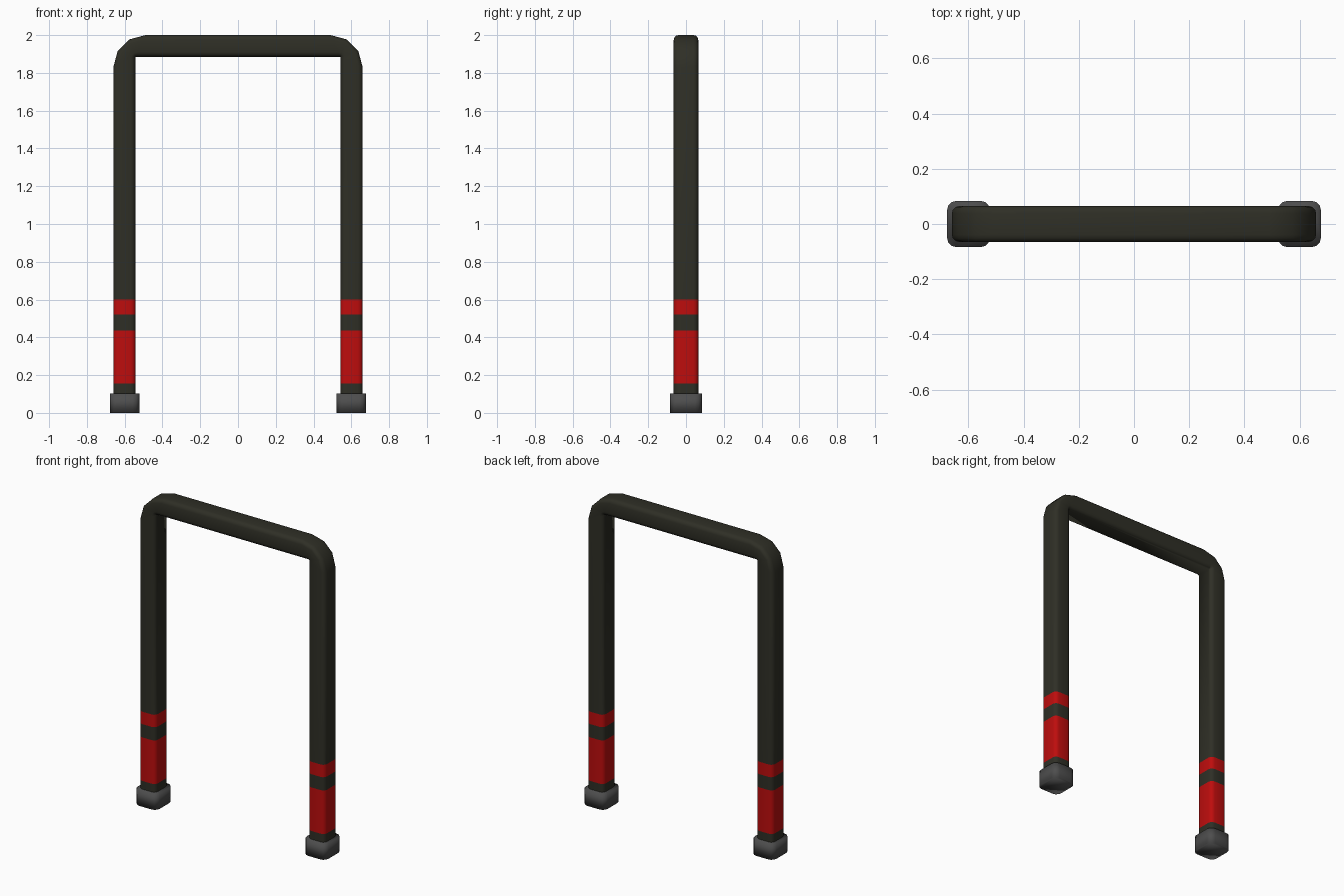
import bpy, bmesh, math

if "Cube" in bpy.data.objects:
    bpy.data.objects.remove(bpy.data.objects["Cube"])


def material(name, rgb):
    m = bpy.data.materials.new(name)
    m.diffuse_color = (*rgb, 1)
    m.use_nodes = True
    m.node_tree.nodes["Principled BSDF"].inputs["Base Color"].default_value = m.diffuse_color
    return m


OLIVE = material("dark olive", (0.028, 0.028, 0.019))
RED = material("red", (0.51, 0.004, 0.004))
GREY = material("dark grey", (0.075, 0.075, 0.075))


def finish(bm, name, mats, angle):
    bmesh.ops.recalc_face_normals(bm, faces=bm.faces)
    mesh = bpy.data.meshes.new(name)
    bm.to_mesh(mesh)
    bm.free()
    for m in mats:
        mesh.materials.append(m)
    ob = bpy.data.objects.new(name, mesh)
    bpy.context.collection.objects.link(ob)
    bpy.ops.object.select_all(action='DESELECT')
    ob.select_set(True)
    bpy.context.view_layer.objects.active = ob
    bpy.ops.object.shade_smooth_by_angle(angle=math.radians(angle))
    return ob


def rounded_rect(w, d, r, seg):
    """Rounded rectangle outline centred on the origin."""
    pts = []
    for k, (sx, sy) in enumerate([(1, 1), (-1, 1), (-1, -1), (1, -1)]):
        for i in range(seg + 1):
            a = math.pi / 2 * (k + i / seg)
            pts.append((sx * (w / 2 - r) + r * math.cos(a),
                        sy * (d / 2 - r) + r * math.sin(a)))
    return pts


# Hoop: rings given as (outer, inner) points in the xz plane, right half first
OUT, IN, TOP, UNDER, R = 0.66, 0.542, 2.0, 1.885, 0.17
rings = [((OUT, z), (IN, z)) for z in (0.09, 0.155, 0.435, 0.52, 0.60)]
for i in range(4):
    a = math.radians(30 * i)
    rings.append(((OUT - R + R * math.cos(a), TOP - R + R * math.sin(a)), (IN, UNDER)))
rings += [((-o[0], o[1]), (-n[0], n[1])) for o, n in reversed(rings)]

W = OUT - IN
section = rounded_rect(W, 0.13, 0.026, 3)
bm = bmesh.new()
loops = []
for o, n in rings:
    loop = []
    for u, y in section:
        t = 0.5 - u / W      # 0 at the outer side, 1 at the inner side
        loop.append(bm.verts.new((o[0] + (n[0] - o[0]) * t, y, o[1] + (n[1] - o[1]) * t)))
    loops.append(loop)
for a, b in zip(loops, loops[1:]):
    for i in range(len(a)):
        j = (i + 1) % len(a)
        bm.faces.new((a[i], a[j], b[j], b[i]))
bm.faces.new(loops[0])
bm.faces.new(loops[-1])
bmesh.ops.remove_doubles(bm, verts=bm.verts, dist=0.0005)
# Red bands by height
for f in bm.faces:
    z = f.calc_center_median().z
    f.material_index = int(0.155 < z < 0.435 or 0.52 < z < 0.60)
finish(bm, "hoop", [OLIVE, RED], 50)

# Feet: rounded square caps under each leg
for side, x in (("left", -0.6), ("right", 0.6)):
    bm = bmesh.new()
    base = [bm.verts.new((x + px, py, 0)) for px, py in rounded_rect(0.156, 0.168, 0.035, 3)]
    face = bm.faces.new(base)
    ext = bmesh.ops.extrude_face_region(bm, geom=[face], use_keep_orig=True)
    for v in ext["geom"]:
        if isinstance(v, bmesh.types.BMVert):
            v.co.z = 0.102
    finish(bm, side + "_foot", [GREY], 120)
